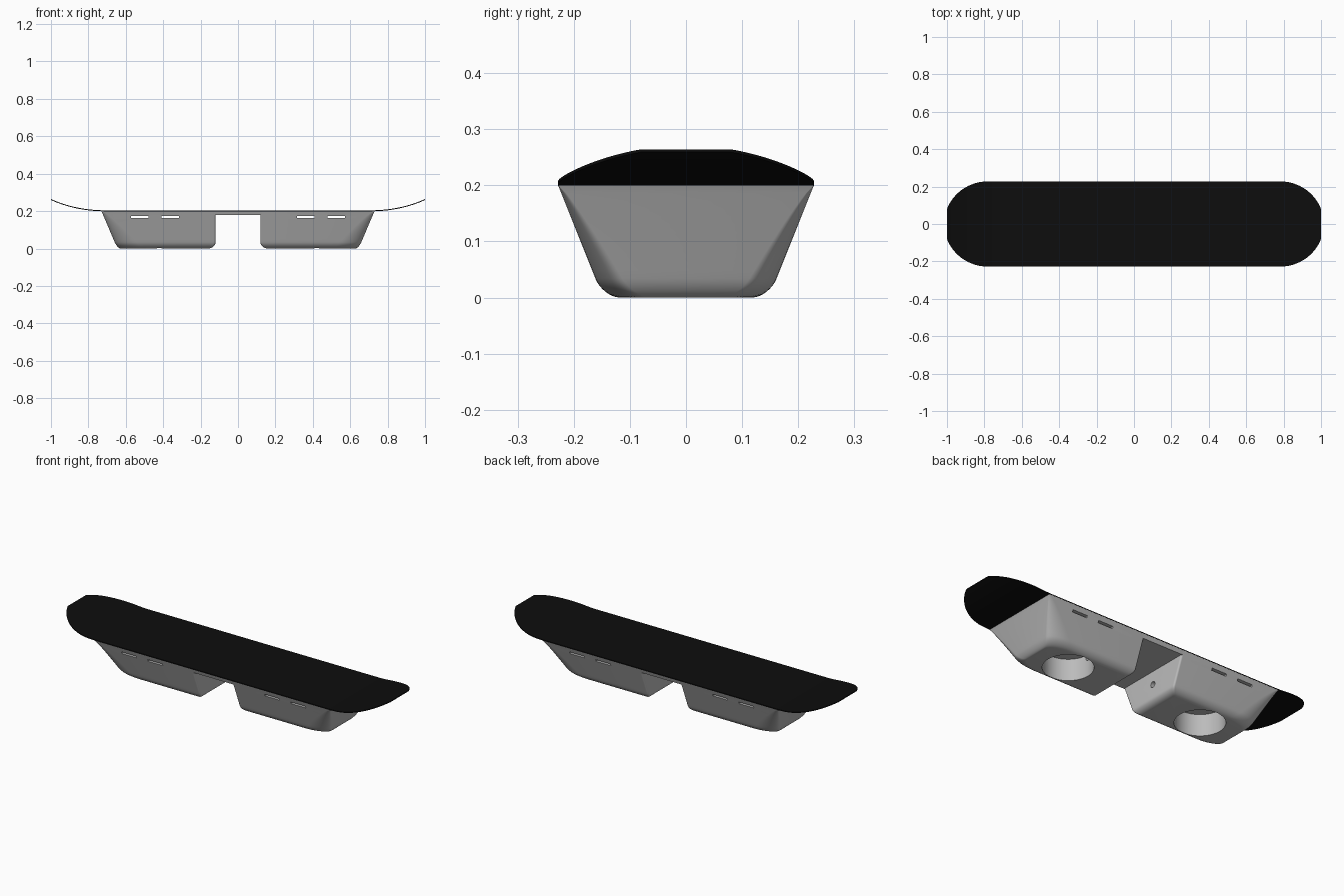
import bpy, bmesh, math
from mathutils import Matrix

cube = bpy.data.objects.get("Cube")
if cube:
    bpy.data.objects.remove(cube)


def material(name, value):
    mat = bpy.data.materials.new(name)
    mat.use_nodes = True
    color = (value, value, value, 1)
    mat.diffuse_color = color
    bsdf = mat.node_tree.nodes["Principled BSDF"]
    bsdf.inputs["Base Color"].default_value = color
    bsdf.inputs["Roughness"].default_value = 0.8
    return mat


black = material("matte black", 0.004)
grey = material("light grey", 0.5)


def to_object(name, bm, mat):
    bmesh.ops.recalc_face_normals(bm, faces=bm.faces)
    mesh = bpy.data.meshes.new(name)
    bm.to_mesh(mesh)
    bm.free()
    mesh.materials.append(mat)
    obj = bpy.data.objects.new(name, mesh)
    bpy.context.collection.objects.link(obj)
    return obj


def activate(obj):
    bpy.ops.object.select_all(action="DESELECT")
    obj.select_set(True)
    bpy.context.view_layer.objects.active = obj


def smooth(obj):
    activate(obj)
    bpy.ops.object.shade_smooth_by_angle(angle=math.radians(32))


def loft(rings):
    bm = bmesh.new()
    loops = [[bm.verts.new(p) for p in ring] for ring in rings]
    n = len(loops[0])
    for a, b in zip(loops, loops[1:]):
        for i in range(n):
            j = (i + 1) % n
            bm.faces.new((a[i], a[j], b[j], b[i]))
    bm.faces.new(loops[0])
    bm.faces.new(loops[-1])
    return bm


# Deck: stadium outline with blunt tips, ends curling upward
HALF_WIDTH = 0.228


def deck_width(x):
    over = max(0, abs(x) - 0.78) / 0.235
    return HALF_WIDTH * math.sqrt(1 - over * over)


def deck_height(x):
    return 0.199 + 0.06 * (max(0, abs(x) - 0.7) / 0.3) ** 2.2


STEPS = 28
half = [0.7 + 0.3 * math.sin(math.pi / 2 * i / STEPS) for i in range(STEPS + 1)]
stations = [-x for x in reversed(half)] + half
sections = []
for x in stations:
    w, z = deck_width(x), deck_height(x)
    sections.append([(x, -w, z), (x, w, z), (x, w, z + 0.005), (x, -w, z + 0.005)])
smooth(to_object("deck", loft(sections), black))


# Housing: tapered block whose outer corners round off toward the bottom
def block_ring(z, inset):
    t = 1 - z / 0.2
    x_in = 0.12 + 0.04 * inset
    x_out = 0.73 - 0.085 * t - 0.018 * inset
    y = HALF_WIDTH - 0.08 * t - 0.03 * inset
    blend = 0.002 + t ** 0.7
    corners = [
        (x_out, y, 0.13 * blend, 0.055 * blend, 0),
        (x_in, y, 0.01, 0.01, 1),
        (x_in, -y, 0.01, 0.01, 2),
        (x_out, -y, 0.13 * blend, 0.055 * blend, 3),
    ]
    points = []
    for cx, cy, rx, ry, quarter in corners:
        sx = 1 if quarter in (0, 3) else -1
        sy = 1 if quarter in (0, 1) else -1
        for i in range(13):
            a = math.pi / 2 * (quarter + i / 12)
            points.append((cx - sx * rx + rx * math.cos(a),
                           cy - sy * ry + ry * math.sin(a), z))
    return points


FILLET = 0.034
rings = [block_ring(0.2 - (0.2 - FILLET) * i / 12, 0) for i in range(13)]
for i in range(1, 9):
    a = math.pi / 2 * i / 8
    rings.append(block_ring(FILLET * (1 - math.sin(a)), 1 - math.cos(a)))
block = to_object("left_housing", loft(rings), grey)


# Cuts: wheel well, cable hole and strap slots
def cut(bm):
    cutter = to_object("cutter", bm, grey)
    cutter.hide_render = True
    mod = block.modifiers.new("cut", "BOOLEAN")
    mod.object = cutter
    mod.solver = "EXACT"
    activate(block)
    bpy.ops.object.modifier_apply(modifier=mod.name)
    bpy.data.objects.remove(cutter)


def cylinder(radius, depth, matrix, segments):
    bm = bmesh.new()
    bmesh.ops.create_cone(bm, cap_ends=True, segments=segments, radius1=radius,
                          radius2=radius, depth=depth, matrix=matrix)
    return bm


cut(cylinder(0.127, 0.24, Matrix.Translation((0.42, 0, 0)), 64))
cut(cylinder(0.016, 0.3, Matrix.Translation((0.2, 0, 0.105))
             @ Matrix.Rotation(math.pi / 2, 4, "Y"), 24))
for x in (0.362, 0.525):
    bm = bmesh.new()
    bmesh.ops.create_cube(bm, size=1, matrix=Matrix.Translation((x, 0, 0.169))
                          @ Matrix.Diagonal((0.092, 0.6, 0.011, 1)))
    cut(bm)
smooth(block)

# Matching housing on the other side
other = block.copy()
other.data = block.data.copy()
other.name = "right_housing"
bpy.context.collection.objects.link(other)
other.data.transform(Matrix.Scale(-1, 4, (1, 0, 0)))
other.data.flip_normals()

# Bridge joining the two housings under the deck
bridge = [[(x, -HALF_WIDTH, 0.2), (x, HALF_WIDTH, 0.2), (x, 0.219, 0.178), (x, -0.219, 0.178)]
          for x in (-0.13, 0.13)]
to_object("bridge", loft(bridge), grey)
